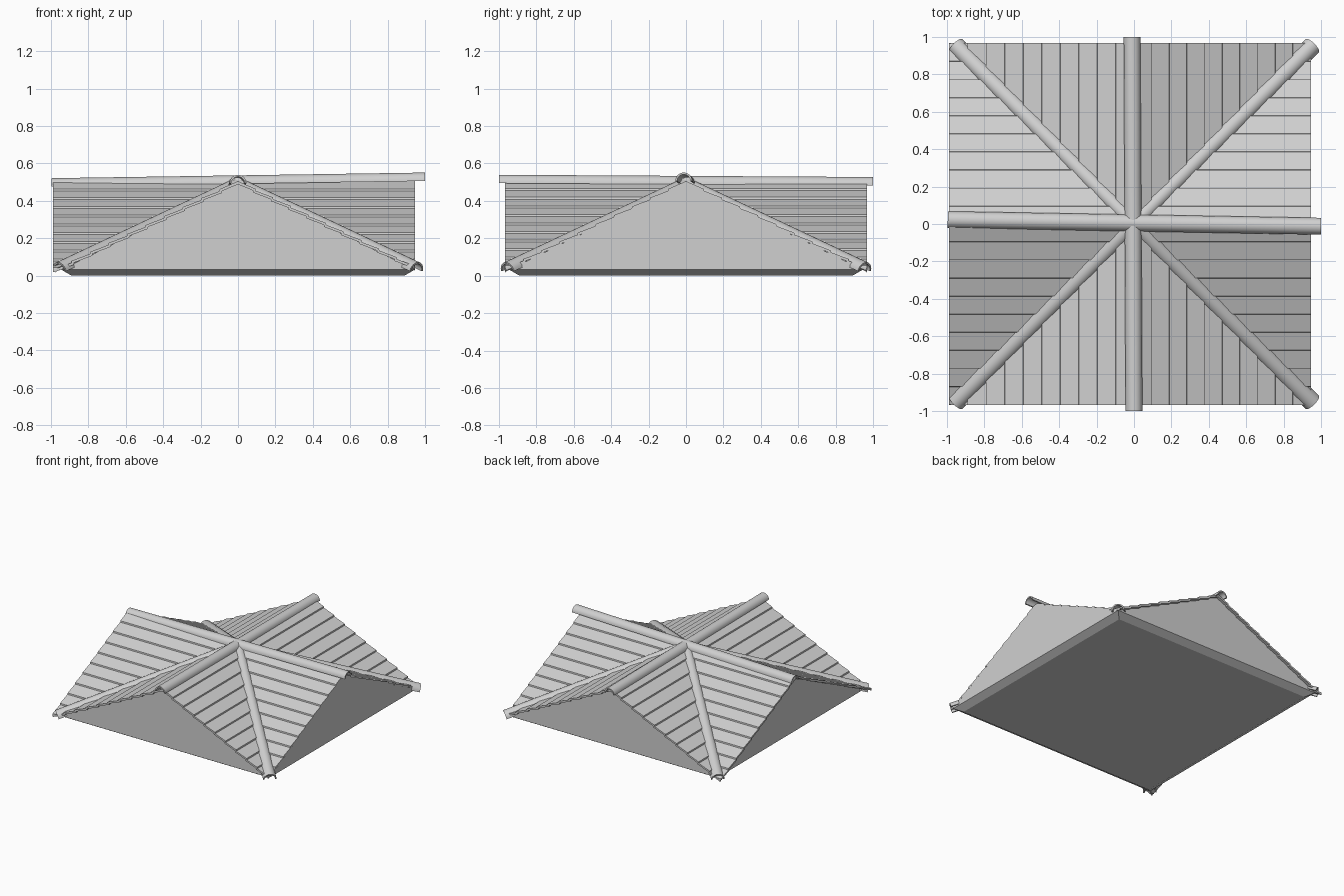
import bpy
import bmesh
from math import sin, cos, pi
from mathutils import Vector

cube = bpy.data.objects.get("Cube")
if cube:
    bpy.data.objects.remove(cube, do_unlink=True)

grey = bpy.data.materials.new("plain grey")
grey.use_nodes = True
colour = (0.63, 0.63, 0.63, 1)
grey.diffuse_color = colour
grey.node_tree.nodes["Principled BSDF"].inputs["Base Color"].default_value = colour

PEAK, PITCH = 0.505, 0.484      # ridge height and slope of every roof plane
ROWS, STEP = 10, 0.011          # tile courses and the lip of each course
LEFT, RIGHT, DEPTH = 0.945, 0.99, 0.967


def make_object(name, bm):
    mesh = bpy.data.meshes.new(name)
    bm.to_mesh(mesh)
    bm.free()
    mesh.materials.append(grey)
    obj = bpy.data.objects.new(name, mesh)
    bpy.context.collection.objects.link(obj)
    return obj


def smooth(obj):
    bpy.ops.object.select_all(action='DESELECT')
    obj.select_set(True)
    bpy.context.view_layer.objects.active = obj
    bpy.ops.object.shade_smooth_by_angle(angle=pi / 5)


# Tiled slope: courses run from the valley line out to the gable edge
def slope(bm, along, across, length, width):
    along, across = Vector(along), Vector(across)
    profile = []
    for row in range(ROWS + 1):
        d = width * row / ROWS
        z = PEAK - PITCH * d
        if row:
            profile.append((d - 0.002, z + STEP / 2))
        profile.append((d, z - (STEP / 2 if row else 0)))
    lines = []
    for d, z in profile:
        inner = min(d, length - 0.002)
        lines.append([bm.verts.new(along * s + across * d + Vector((0, 0, z)))
                      for s in (inner, length)])
    for (a, b), (c, d) in zip(lines, lines[1:]):
        face = bm.faces.new((a, b, d, c))
        face.normal_update()
        if face.normal.z < 0:
            face.normal_flip()


directions = [((1, 0, 0), LEFT), ((0, 1, 0), DEPTH), ((-1, 0, 0), RIGHT), ((0, -1, 0), DEPTH)]
names = ["left", "back", "right", "front"]
for i, (along, length) in enumerate(directions):
    bm = bmesh.new()
    for j in (i + 1, i - 1):
        across, width = directions[j % 4]
        slope(bm, along, across, length, width)
    roof = make_object(names[i] + "_roof_tiles", bm)
    shell = roof.modifiers.new("thickness", 'SOLIDIFY')
    shell.thickness = 0.016
    shell.offset = -1

# Bevelled base plate
bm = bmesh.new()
rings = []
for half, z in ((0.89, 0), (0.945, 0.032)):
    rings.append([bm.verts.new((x * half, y * half, z))
                  for x, y in ((-1, -1), (1, -1), (1, 1), (-1, 1))])
bm.faces.new(rings[0])
bm.faces.new(rings[1])
for i in range(4):
    j = (i + 1) % 4
    bm.faces.new((rings[0][i], rings[0][j], rings[1][j], rings[1][i]))
bmesh.ops.recalc_face_normals(bm, faces=bm.faces)
make_object("base_plate", bm)

# Triangular gable walls
for i, (along, length) in enumerate(directions):
    out = Vector(along)
    side = Vector((-out.y, out.x, 0))
    bm = bmesh.new()
    low, top = Vector((0, 0, 0.032)), Vector((0, 0, PEAK - 0.008))
    triangles = []
    for d in (0.945, 0.925):
        triangles.append([bm.verts.new(out * d + p)
                          for p in (side * -0.943 + low, side * 0.943 + low, top)])
    front, back = triangles
    bm.faces.new(front)
    bm.faces.new(back)
    for a in range(3):
        b = (a + 1) % 3
        bm.faces.new((front[a], front[b], back[b], back[a]))
    bmesh.ops.recalc_face_normals(bm, faces=bm.faces)
    make_object(names[i] + "_gable_wall", bm)


# Half-round capping tile between two points
def capping(name, start, end, r_start, r_end, wall=0.01, sides=12):
    start, end = Vector(start), Vector(end)
    run = (end - start).normalized()
    side = run.cross(Vector((0, 0, 1))).normalized()
    up = side.cross(run)
    bm = bmesh.new()
    loops = []
    for centre, radius in ((start, r_start), (end, r_end)):
        arc = [(radius, pi * k / sides) for k in range(sides + 1)]
        arc += [(radius - wall, a) for _, a in reversed(arc)]
        loops.append([bm.verts.new(centre + side * (r * cos(a)) + up * (r * sin(a)))
                      for r, a in arc])
    count = len(loops[0])
    for k in range(count):
        n = (k + 1) % count
        bm.faces.new((loops[0][k], loops[0][n], loops[1][n], loops[1][k]))
    for loop in loops:
        for k in range(sides):
            bm.faces.new((loop[k], loop[k + 1], loop[count - 2 - k], loop[count - 1 - k]))
    bmesh.ops.recalc_face_normals(bm, faces=bm.faces)
    smooth(make_object(name, bm))


# Ridge cappings, laid slightly off level
capping("ridge_cap_side_to_side", (-0.995, 0.023, 0.476), (1, -0.012, 0.506), 0.045, 0.045)
capping("ridge_cap_front_to_back", (0, -1, 0.494), (-0.01, 1, 0.482), 0.045, 0.045)

# Valley cappings down to the four corners
for x, x_name in ((1, "left"), (-1, "right")):
    for y, y_name in ((-1, "front"), (1, "back")):
        capping(f"{y_name}_{x_name}_valley_cap", (0, 0, 0.482),
                (x * 0.953, y * 0.953, 0.024), 0.042, 0.05)
